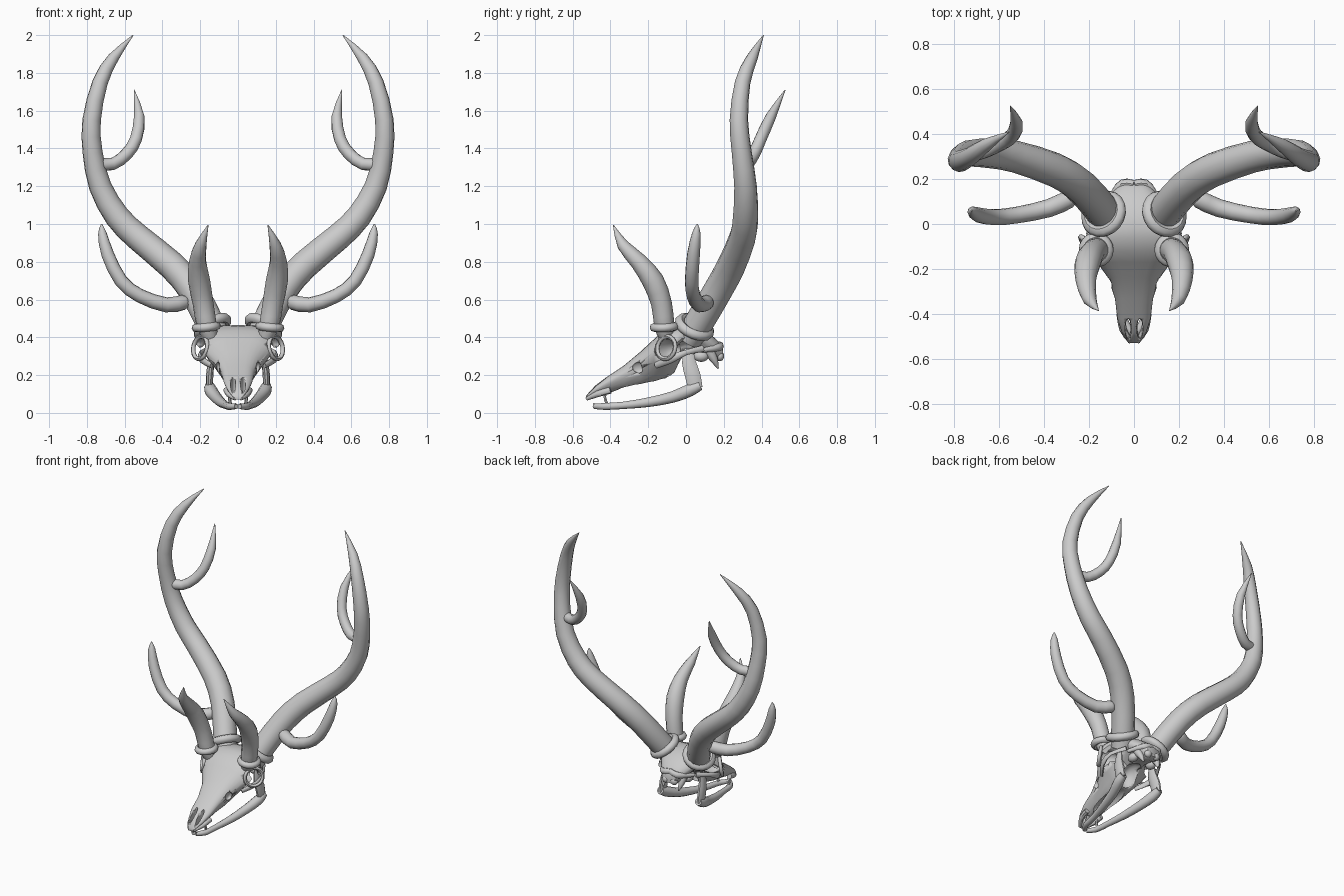
import bpy, bmesh, math
from mathutils import Vector, Matrix

if "Cube" in bpy.data.objects:
    bpy.data.objects.remove(bpy.data.objects["Cube"])

bone = bpy.data.materials.new("bone grey")
bone.use_nodes = True
bone.diffuse_color = (0.6, 0.6, 0.6, 1)
bone.node_tree.nodes["Principled BSDF"].inputs["Base Color"].default_value = (0.6, 0.6, 0.6, 1)


def finish(name, bm, mirror=True):
    bmesh.ops.recalc_face_normals(bm, faces=bm.faces)
    me = bpy.data.meshes.new(name)
    bm.to_mesh(me)
    bm.free()
    me.materials.append(bone)
    ob = bpy.data.objects.new(name, me)
    bpy.context.collection.objects.link(ob)
    if mirror:
        ob.modifiers.new("Mirror", "MIRROR").use_mirror_merge = False
    bpy.ops.object.select_all(action='DESELECT')
    ob.select_set(True)
    bpy.context.view_layer.objects.active = ob
    bpy.ops.object.shade_smooth_by_angle(angle=math.radians(45))
    return ob


def skin(bm, rings):
    n = len(rings[0])
    vs = [[bm.verts.new(p) for p in r] for r in rings]
    for a, b in zip(vs, vs[1:]):
        for i in range(n):
            bm.faces.new((a[i], a[(i + 1) % n], b[(i + 1) % n], b[i]))
    bm.faces.new(vs[0])
    bm.faces.new(vs[-1])


def spline(pts, steps):
    """Smooth path through (x, y, z, radius) points."""
    p = [Vector(q) for q in pts]
    p = [2 * p[0] - p[1]] + p + [2 * p[-1] - p[-2]]
    out = []
    for a, b, c, d in zip(p, p[1:], p[2:], p[3:]):
        for k in range(steps):
            t = k / steps
            out.append(0.5 * (2 * b + (c - a) * t + (2 * a - 5 * b + 4 * c - d) * t * t
                              + (3 * b - a - 3 * c + d) * t ** 3))
    return out + [p[-2]]


def tube(name, pts, sides=12, squash=1.0, steps=2):
    """Tapered tube; squash flattens it across."""
    path = spline(pts, steps)
    pos = [q.to_3d() for q in path]
    bm = bmesh.new()
    rings, side, last = [], None, None
    for i, c in enumerate(pos):
        t = (pos[min(i + 1, len(pos) - 1)] - pos[max(i - 1, 0)]).normalized()
        if side is None:
            side = Vector((1, 0, 0)) - t * t.x
        else:
            side = last.rotation_difference(t) @ side
        side.normalize()
        up, last, r = t.cross(side), t, max(path[i][3], 0.002)
        rings.append([c + side * (r * squash * math.cos(a)) + up * (r * math.sin(a))
                      for a in (math.tau * k / sides for k in range(sides))])
    skin(bm, rings)
    return finish(name, bm)


def ring(name, centre, normal, major, minor, sides=18):
    """Torus-shaped collar facing along normal."""
    bm = bmesh.new()
    rot = Vector((0, 0, 1)).rotation_difference(Vector(normal))
    loops = []
    for i in range(sides):
        a = math.tau * i / sides
        loops.append([bm.verts.new(Vector(centre) + rot @ Vector((
            (major + minor * math.cos(b)) * math.cos(a),
            (major + minor * math.cos(b)) * math.sin(a), minor * math.sin(b))))
            for b in (math.tau * j / 8 for j in range(8))])
    for i in range(sides):
        p, q = loops[i], loops[(i + 1) % sides]
        for j in range(8):
            k = (j + 1) % 8
            bm.faces.new((p[j], q[j], q[k], p[k]))
    return finish(name, bm)


def ball(name, centre, radii, normal=(0, 0, 1), mirror=True):
    bm = bmesh.new()
    rot = Vector((0, 0, 1)).rotation_difference(Vector(normal)).to_matrix().to_4x4()
    bmesh.ops.create_uvsphere(bm, u_segments=16, v_segments=10, radius=1,
                              matrix=Matrix.Translation(centre) @ rot @ Matrix.Diagonal((*radii, 1)))
    return finish(name, bm, mirror)


# Antlers: main beam, upper tine and lower tine
tube("antler_beam", [(.11, .01, .39, .072), (.15, .07, .48, .077), (.24, .17, .65, .077), (.35, .24, .78, .076),
                     (.53, .3, .93, .071), (.64, .315, 1.04, .067), (.73, .315, 1.2, .06), (.77, .295, 1.38, .053),
                     (.775, .28, 1.55, .049), (.73, .30, 1.75, .041), (.66, .35, 1.88, .03), (.555, .41, 2, .002)])
tube("antler_upper_tine", [(.75, .30, 1.32, .034), (.665, .325, 1.317, .033), (.59, .36, 1.37, .033),
                           (.54, .395, 1.45, .032), (.523, .45, 1.57, .028), (.55, .525, 1.71, .002)])
tube("antler_lower_tine", [(.27, .12, .59, .025), (.29, .11, .585, .04), (.38, .07, .572, .04), (.52, .04, .62, .037),
                           (.62, .03, .7, .036), (.69, .04, .84, .034), (.718, .055, .95, .023), (.722, .06, 1, .003)])
ring("antler_collar", (.135, .045, .455), (.45, .35, .8), .083, .027)

# Front horns
tube("front_horn", [(.145, -.105, .4, .04), (.165, -.115, .46, .053), (.185, -.13, .58, .055), (.206, -.175, .7, .058),
                    (.214, -.25, .8, .046), (.197, -.335, .89, .031), (.158, -.385, .995, .002)])
ring("horn_collar", (.168, -.115, .455), (.1, -.05, 1), .056, .022)

# Skull lofted from nose to nape: y, half width, top z, bottom z, lower half width
sections = [(-.53, .025, .09, .07, .02), (-.48, .055, .145, .085, .045), (-.42, .074, .19, .105, .06),
            (-.33, .085, .25, .125, .075), (-.24, .115, .325, .14, .095), (-.17, .165, .39, .16, .105),
            (-.12, .205, .435, .18, .105), (-.06, .22, .46, .2, .095), (-.02, .19, .465, .28, .07),
            (.04, .145, .46, .29, .08), (.11, .12, .43, .29, .09), (.16, .08, .39, .27, .07),
            (.195, .05, .35, .285, .045)]
bm = bmesh.new()
rings = []
for y, w, top, low, under in sections:
    loop = []
    for k in range(24):
        a = math.tau * k / 24
        c, s = math.cos(a), math.sin(a)
        half = w + (under - w) * min(1, max(0, -s) * 1.25)
        x = math.copysign(abs(c) ** .65, c) * half
        pivot = low + (top - low) * .62
        loop.append((x, y, pivot + s * (top - pivot if s > 0 else pivot - low)))
    rings.append(loop)
skin(bm, rings)
skull = finish("skull", bm, False)

# Openings: eye sockets, nostrils, cheek gaps, temple hollows, palate and throat
cutters = [ball("socket_cutter", (.19, -.12, .345), (.052, .06, .13), (.75, -.62, .1)),
           ball("nostril_cutter", (.026, -.465, .15), (.014, .05, .09)),
           ball("cheek_cutter", (.1, -.25, .24), (.016, .035, .03), (.3, .3, 1)),
           ball("temple_cutter", (.16, .02, .335), (.06, .085, .05)),
           ball("palate_cutter", (0, -.2, .13), (.065, .2, .06), mirror=False),
           ball("throat_cutter", (0, -.02, .23), (.06, .1, .09), mirror=False)]
for cutter in cutters:
    cut = skull.modifiers.new(cutter.name, "BOOLEAN")
    cut.operation, cut.solver, cut.object = "DIFFERENCE", "EXACT", cutter
    cutter.hide_render = True
    cutter.hide_viewport = True

# Eye rims and cheek bones
ring("eye_rim", (.2, -.105, .345), (.78, -.6, .15), .06, .012)
tube("cheek_bone", [(.14, -.16, .25, .016), (.195, -.08, .285, .022), (.195, 0, .32, .014), (.14, .09, .34, .018)], 8, .6)

# Nape: crest, condyles, ear bones and downward prongs
tube("nape_crest", [(0, .175, .36, .02), (.05, .178, .35, .022), (.085, .14, .34, .018), (.12, .08, .33, .012)], 8)
ball("condyle", (.032, .18, .3), (.026, .022, .026))
ball("ear_bone", (.075, .08, .3), (.03, .04, .03))
tube("nape_prong", [(.07, .12, .33, .03), (.068, .15, .28, .02), (.06, .17, .235, .004)], 8)

# Upper snout prongs
tube("snout_prong", [(.06, -.4, .12, .018), (.048, -.47, .1, .017), (.015, -.525, .075, .01)], 8)

# Lower jaw: body, upright branch and front teeth
tube("jaw_body", [(.008, -.485, .035, .014), (.045, -.43, .034, .019), (.062, -.33, .04, .02), (.09, -.2, .056, .026),
                  (.118, -.07, .084, .031), (.145, .02, .12, .034), (.15, .075, .145, .025)], 10, 1)
tube("jaw_branch", [(.15, .05, .13, .04), (.15, .035, .2, .043), (.142, .015, .27, .038), (.135, .015, .34, .024)], 10, .45)
tube("jaw_front_tooth", [(.04, -.415, .04, .009), (.045, -.43, .085, .008), (.045, -.415, .125, .006),
                         (.045, -.39, .14, .002)], 6)
tube("jaw_tip_tooth", [(.012, -.47, .035, .012), (.014, -.49, .05, .003)], 6)
